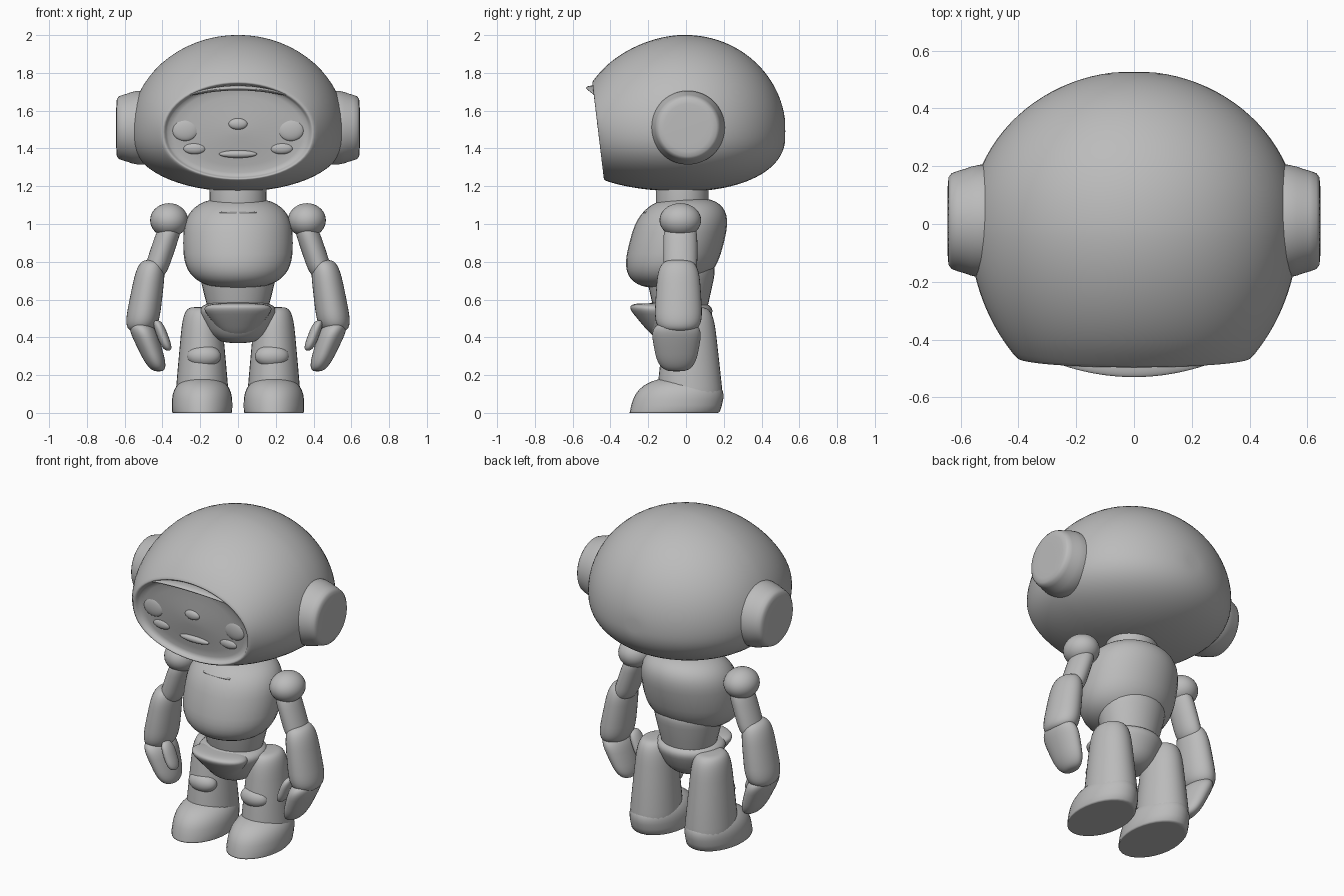
import bpy, bmesh, math
from mathutils import Vector

cube = bpy.data.objects.get("Cube")
if cube:
    bpy.data.objects.remove(cube)

shade = .5
grey = bpy.data.materials.new("plain grey")
grey.use_nodes = True
grey.diffuse_color = (shade, shade, shade, 1)
grey.node_tree.nodes["Principled BSDF"].inputs["Base Color"].default_value = grey.diffuse_color

SEGMENTS = 32
ANGLES = [math.tau * i / SEGMENTS for i in range(SEGMENTS)]


def finish(name, bm, mirror, smooth_levels=0):
    bmesh.ops.recalc_face_normals(bm, faces=bm.faces)
    mesh = bpy.data.meshes.new(name)
    bm.to_mesh(mesh)
    bm.free()
    mesh.materials.append(grey)
    mesh.shade_smooth()
    part = bpy.data.objects.new(name, mesh)
    bpy.context.collection.objects.link(part)
    if mirror:
        part.modifiers.new("Mirror", "MIRROR")
    if smooth_levels:
        subdivision = part.modifiers.new("Subdivision", "SUBSURF")
        subdivision.levels = subdivision.render_levels = smooth_levels


def skin(name, loops, mirror=False):
    """Bridge closed loops of points and cap both ends."""
    bm = bmesh.new()
    rings = [[bm.verts.new(point) for point in loop] for loop in loops]
    for first, second in zip(rings, rings[1:]):
        for i in range(SEGMENTS):
            bm.faces.new((first[i - 1], first[i], second[i], second[i - 1]))
    for ring in (rings[0], rings[-1]):
        middle = bm.verts.new(sum((vert.co for vert in ring), Vector()) / SEGMENTS)
        for i in range(SEGMENTS):
            bm.faces.new((ring[i - 1], ring[i], middle))
    finish(name, bm, mirror, smooth_levels=1)


def barrel(name, centre, radii, mirror=False, bulge=1, taper=0, lean=(0, 0)):
    """Upright rounded solid: bulge 1 is an ellipsoid, lower is closer to a cylinder.
    Taper widens the top, lean shifts it sideways; the floor flattens the underside."""
    bm = bmesh.new()
    bmesh.ops.create_uvsphere(bm, u_segments=SEGMENTS, v_segments=24, radius=1)
    for vert in bm.verts:
        x, y, z = vert.co
        height = math.copysign(abs(z) ** bulge, z)
        spread = max(math.hypot(x, y), 1e-6) ** (bulge - 1) * (1 + taper * height)
        vert.co = (centre[0] + radii[0] * x * spread + lean[0] * height,
                   centre[1] + radii[1] * y * spread + lean[1] * height,
                   max(centre[2] + radii[2] * height, 0))
    finish(name, bm, mirror)


# Helmet: rounded back, and a front whose sides, top and base narrow at their own rates
MIDDLE = 1.49
BACK, FRONT = .53, -.46


def narrowing(y, reach):
    return math.sqrt(1 - (y / reach) ** 2)


def helmet_loop(y, scale=1, recess=0):
    if y > 0:
        side = top = narrowing(y, BACK)
        base = top ** .8
        tilt = 0
    else:
        side, top, base = narrowing(y, .66), narrowing(y, .54), narrowing(y, .8)
        tilt = .12 * (y / FRONT) ** 3
    loop = []
    for angle in ANGLES:
        rise = math.sin(angle)
        rise = .515 * top * rise if rise > 0 else -.32 * base * abs(rise) ** .85
        rise *= scale
        loop.append((.575 * side * scale * math.cos(angle), y + recess - tilt * rise, MIDDLE + rise))
    return loop


STEPS = 12
back_loops = [helmet_loop(BACK * math.cos(math.pi / 2 * i / STEPS)) for i in range(1, STEPS)]
front_loops = [helmet_loop(FRONT * i / STEPS) for i in range(STEPS + 1)]
face_loops = [helmet_loop(FRONT, scale, recess)
              for scale, recess in ((.96, -.01), (.93, .01), (.9, .03), (.5, .02), (.1, .01))]
skin("helmet", back_loops + front_loops + face_loops)

# Ear caps
skin("ear_cap", [[(x, .01 + radius * math.cos(angle), MIDDLE + .02 + radius * math.sin(angle))
                  for angle in ANGLES]
                 for x, radius in ((.4, .2), (.55, .2), (.58, .18), (.64, .17), (.645, .14))], mirror=True)


# Brow lip above the face opening
def lip_loop(t):
    fade = 1 - t * t
    centre = Vector((.3 * t, -.46 - .03 * fade, 1.67 + .05 * fade))
    size = .01 + .03 * fade
    return [centre + size * Vector((0, math.cos(angle), math.sin(angle) / 3)) for angle in ANGLES]


skin("brow_lip", [lip_loop(i / STEPS) for i in range(-STEPS, STEPS + 1)])

# Face features
barrel("eye", (.23, -.42, 1.4), (.06, .02, .03), mirror=True)
barrel("cheek", (.28, -.43, 1.5), (.07, .02, .06), mirror=True)
barrel("nose", (0, -.45, 1.53), (.05, .02, .03))
barrel("mouth", (0, -.43, 1.37), (.1, .02, .02))

# Neck, torso and chest bars
barrel("neck", (0, -.02, 1.14), (.15, .14, .1), bulge=.3)
barrel("chest", (0, -.05, .9), (.29, .25, .24), bulge=.7, lean=(0, .06))
barrel("waist", (0, -.03, .63), (.18, .16, .18), bulge=.4, taper=.25)
for label, z in (("upper", 1.06), ("lower", 1.02)):
    barrel(label + "_chest_bar", (0, -.5 + .275 * z, z), (.1, .02, .01))

# Pelvis with a pointed front guard
barrel("pelvis", (0, -.05, .48), (.18, .17, .11), bulge=.6, taper=.3)
barrel("front_guard", (0, -.16, .49), (.14, .09, .09), bulge=.5, taper=.5, lean=(0, -.03))

# Legs and boots
barrel("leg", (.19, .02, .28), (.125, .155, .28), mirror=True, bulge=.35, taper=-.2)
barrel("boot", (.19, -.05, .04), (.16, .24, .15), mirror=True, bulge=.75, lean=(0, .04))
barrel("knee_pad", (.18, -.09, .3), (.09, .06, .06), mirror=True)

# Shoulders, arms and gloves
barrel("shoulder", (.365, -.03, 1.02), (.1, .11, .09), mirror=True)
barrel("upper_arm", (.4, -.03, .86), (.065, .09, .15), mirror=True, bulge=.5, lean=(-.05, 0))
barrel("forearm", (.485, -.04, .62), (.085, .12, .19), mirror=True, bulge=.5, taper=-.1, lean=(-.03, 0))
barrel("hand", (.47, -.05, .35), (.065, .12, .13), mirror=True, bulge=.6, taper=.2, lean=(.05, 0))
barrel("thumb", (.4, -.1, .41), (.03, .05, .08), mirror=True, bulge=.7, lean=(.03, 0))
